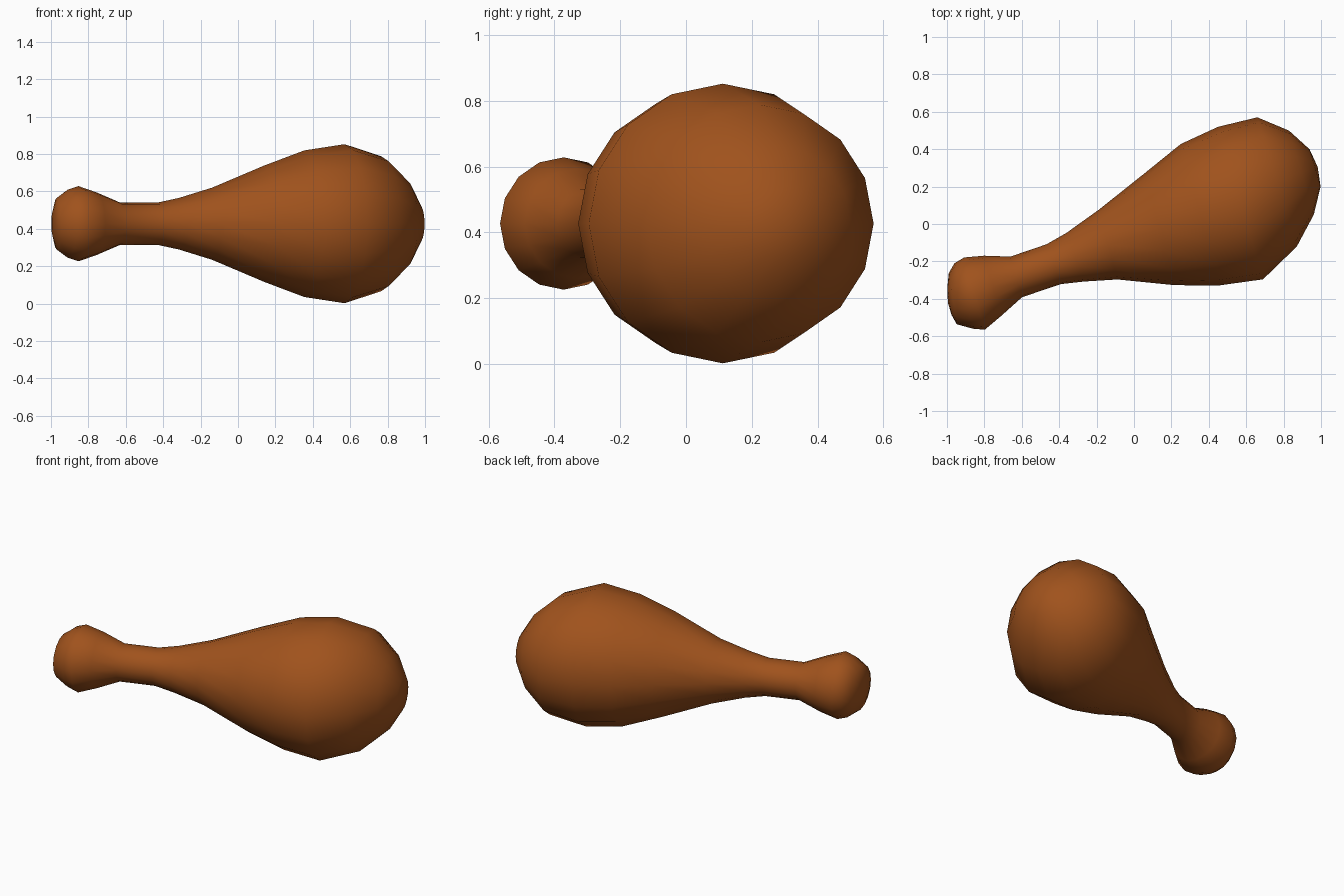
import bpy, bmesh
from math import sin, cos, pi, radians

if "Cube" in bpy.data.objects:
    bpy.data.objects.remove(bpy.data.objects["Cube"])

SIDES = 16
Z = 0.427

# Cross-sections along the bent axis: centre x, centre y, radius, tilt (degrees)
rings = [
    (-0.987, -0.415, 0.072, 9), (-0.969, -0.400, 0.138, 9),
    (-0.910, -0.385, 0.182, 16), (-0.853, -0.372, 0.201, 16),
    (-0.755, -0.330, 0.167, 16), (-0.630, -0.283, 0.113, 16),
    (-0.430, -0.215, 0.113, 20), (-0.315, -0.178, 0.138, 20),
    (-0.138, -0.110, 0.193, 15), (0.140, -0.027, 0.311, 15),
    (0.355, 0.050, 0.392, 15.5), (0.570, 0.112, 0.425, 16.4),
    (0.765, 0.225, 0.361, 17), (0.895, 0.275, 0.234, 16.5),
    (0.968, 0.300, 0.104, 16.5),
]

bm = bmesh.new()
loops = []
for cx, cy, r, tilt in rings:
    t = radians(tilt)
    loops.append([bm.verts.new((cx - sin(t) * r * cos(a), cy + cos(t) * r * cos(a), Z + r * sin(a)))
                  for a in (2 * pi * i / SIDES for i in range(SIDES))])

# Skin between neighbouring rings
for a, b in zip(loops, loops[1:]):
    for i in range(SIDES):
        j = (i + 1) % SIDES
        bm.faces.new((a[i], a[j], b[j], b[i]))

# Rounded tips
for loop, tip in ((loops[0], (-0.995, -0.42, Z)), (loops[-1], (0.982, 0.305, Z))):
    v = bm.verts.new(tip)
    for i in range(SIDES):
        bm.faces.new((loop[i], loop[(i + 1) % SIDES], v))
bmesh.ops.recalc_face_normals(bm, faces=bm.faces)
for f in bm.faces:
    f.smooth = True

mesh = bpy.data.meshes.new("drumstick")
bm.to_mesh(mesh)
bm.free()

# Roasted brown colour
mat = bpy.data.materials.new("roasted_brown")
mat.diffuse_color = (0.35, 0.085, 0.012, 1)
mat.use_nodes = True
mat.node_tree.nodes["Principled BSDF"].inputs["Base Color"].default_value = mat.diffuse_color
mesh.materials.append(mat)
obj = bpy.data.objects.new("drumstick", mesh)
bpy.context.collection.objects.link(obj)
